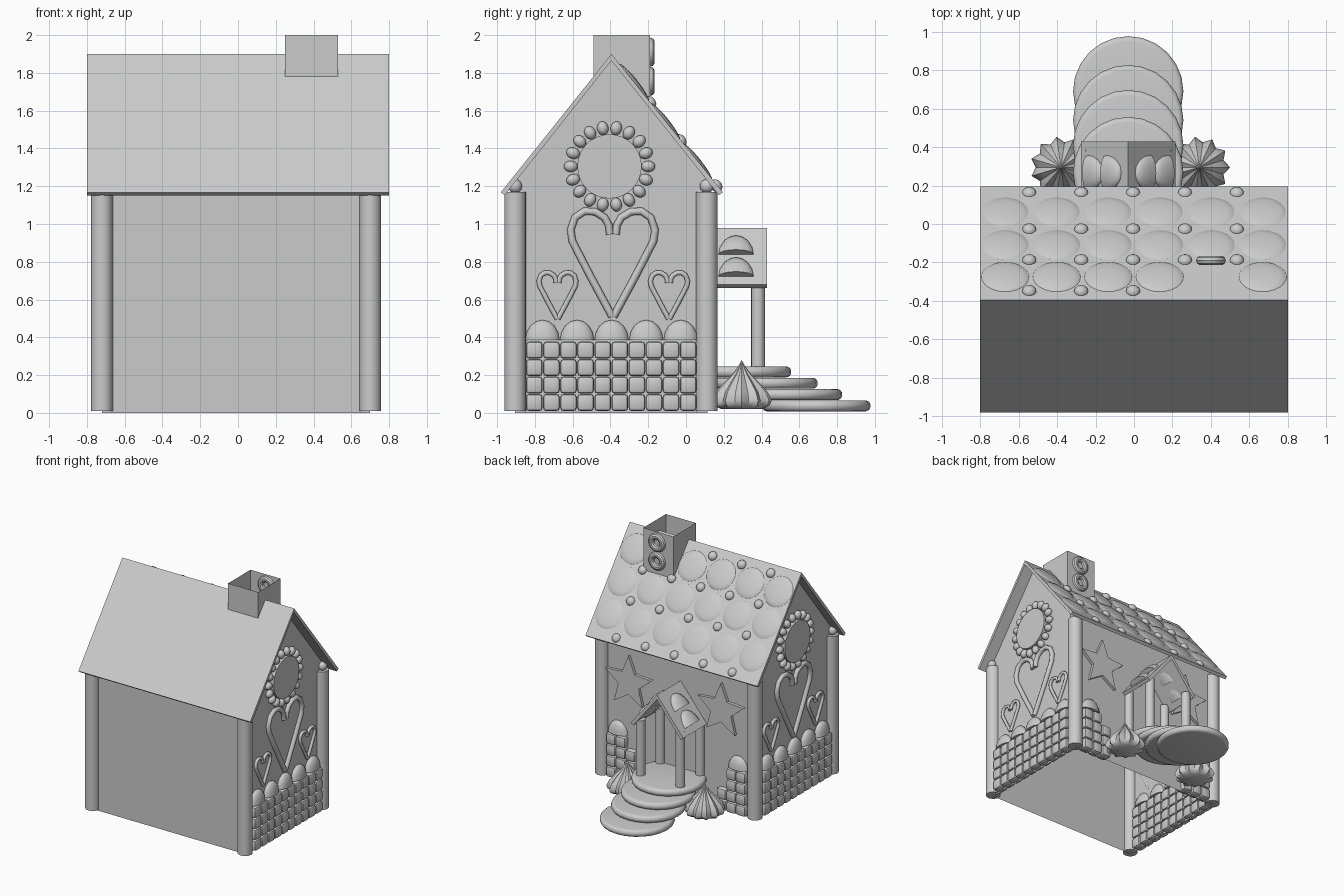
import bpy, bmesh, math
from mathutils import Matrix, Vector

if "Cube" in bpy.data.objects:
    bpy.data.objects.remove(bpy.data.objects["Cube"])

CX, CY = -0.01, -0.395                 # house centre
WX, Y0, Y1 = 0.71, -0.905, 0.115       # wall half width, front and back wall
SLOPE = math.atan2(0.735, 0.585)
PX = -0.03                             # porch centre


def roof_z(y):
    return 1.9 - abs(y - CY) * math.tan(SLOPE)


def finish(bm, name, smooth=True):
    bmesh.ops.recalc_face_normals(bm, faces=bm.faces)
    me = bpy.data.meshes.new(name)
    bm.to_mesh(me)
    bm.free()
    ob = bpy.data.objects.new(name, me)
    bpy.context.collection.objects.link(ob)
    if smooth:
        bpy.ops.object.select_all(action='DESELECT')
        ob.select_set(True)
        bpy.context.view_layer.objects.active = ob
        bpy.ops.object.shade_smooth_by_angle(angle=math.radians(40))
    return ob


def place(loc, scale=(1, 1, 1), axis='X', ang=0):
    return Matrix.Translation(loc) @ Matrix.Rotation(ang, 4, axis) @ Matrix.Diagonal((*scale, 1))


def ball(bm, loc, scale, axis='X', ang=0, half=False, seg=16):
    t = bmesh.new()
    bmesh.ops.create_uvsphere(t, u_segments=seg, v_segments=8, radius=1)
    if half:
        bmesh.ops.bisect_plane(t, geom=t.verts[:] + t.edges[:] + t.faces[:], plane_co=(0, 0, 0),
                               plane_no=(0, 0, 1), clear_inner=True, dist=1e-4)
        bmesh.ops.holes_fill(t, edges=[e for e in t.edges if e.is_boundary])
    bmesh.ops.transform(t, matrix=place(loc, scale, axis, ang), verts=t.verts)
    me = bpy.data.meshes.new("tmp")
    t.to_mesh(me)
    t.free()
    bm.from_mesh(me)
    bpy.data.meshes.remove(me)


def cylinder(bm, loc, r, depth, axis='X', ang=0, seg=20):
    bmesh.ops.create_cone(bm, cap_ends=True, segments=seg, radius1=r, radius2=r,
                          depth=depth, matrix=place(loc, axis=axis, ang=ang))


def prism(name, pts, vec):
    bm = bmesh.new()
    f = bm.faces.new([bm.verts.new(p) for p in pts])
    ext = bmesh.ops.extrude_face_region(bm, geom=[f])
    bmesh.ops.translate(bm, vec=vec, verts=[v for v in ext['geom'] if isinstance(v, bmesh.types.BMVert)])
    return finish(bm, name, False)


def bricks(name, cells):
    bm = bmesh.new()
    for loc, size in cells:
        bmesh.ops.create_cube(bm, size=1, matrix=place(loc, size))
    bmesh.ops.bevel(bm, geom=bm.edges[:], offset=0.018, segments=2, affect='EDGES', profile=0.5)
    return finish(bm, name)


# house walls: gabled shell, open at the bottom
walls = prism("house_walls", [(CX - WX, Y0, 0), (CX - WX, Y1, 0), (CX - WX, Y1, roof_z(Y1) - 0.02),
                              (CX - WX, CY, 1.88), (CX - WX, Y0, roof_z(Y0) - 0.02)], (2 * WX, 0, 0))
bm = bmesh.new()
bm.from_mesh(walls.data)
bmesh.ops.delete(bm, geom=[f for f in bm.faces if f.calc_center_median().z < 0.01], context='FACES')
bm.to_mesh(walls.data)
bm.free()

# main roof
prism("roof", [(-0.8, -0.98, 1.168), (-0.8, CY, 1.9), (-0.8, 0.195, 1.168), (-0.8, 0.175, 1.152),
               (-0.8, CY, 1.865), (-0.8, -0.96, 1.152)], (1.6, 0, 0))

# chimney: open tube with two ring sweets
bm = bmesh.new()
bmesh.ops.create_cube(bm, size=1, matrix=place((0.39, -0.34, 1.81), (0.28, 0.3, 0.38)))
bmesh.ops.delete(bm, geom=[f for f in bm.faces if abs(f.normal.z) > 0.5], context='FACES')
finish(bm, "chimney", False)
for z in (1.91, 1.755):
    bpy.ops.mesh.primitive_torus_add(location=(0.4, -0.19, z), rotation=(math.pi / 2, 0, 0), major_radius=0.052,
                                     minor_radius=0.025, major_segments=20, minor_segments=10)
    bpy.context.object.name = "chimney_ring"
    bpy.ops.object.shade_smooth_by_angle()

# roof biscuits and small round sweets on the back slope
bm = bmesh.new()
for y in (0.06, -0.11, -0.275):
    for i in range(6):
        x = -0.67 + i * 0.268
        if not (i == 4 and y < -0.2):
            ball(bm, (x, y, roof_z(y)), (0.125, 0.125, 0.02), 'X', -SLOPE, seg=24)
finish(bm, "roof_biscuits")
bm = bmesh.new()
for k, y in enumerate((0.16, -0.03, -0.19, -0.35)):
    for i in range(3 if k == 3 else 5):
        ball(bm, (-0.545 + i * 0.27, y, roof_z(y)), (0.037, 0.037, 0.03), 'X', -SLOPE)
finish(bm, "roof_sweets")

# corner columns with a ball on top
bm = bmesh.new()
for s in (-1, 1):
    for y in (Y0, Y1 - 0.005):
        cylinder(bm, (CX + s * WX, y, 0.59), 0.057, 1.16)
        ball(bm, (CX + s * (WX + 0.01), y, 1.2), (0.037,) * 3)
finish(bm, "corner_columns")

# gable decorations on both ends
HEART = [(0.004, 0), (0.12, 0.215), (0.215, 0.4), (0.223, 0.46), (0.2, 0.525), (0.15, 0.558),
         (0.095, 0.555), (0.045, 0.525), (0.022, 0.485), (0.016, 0.435)]


def heart(x, y, z, k, r):
    cu = bpy.data.curves.new("heart_canes", 'CURVE')
    cu.dimensions = '3D'
    cu.bevel_depth, cu.bevel_resolution, cu.use_fill_caps = r, 2, True
    for s in (-1, 1):
        sp = cu.splines.new('POLY')
        sp.points.add(len(HEART) - 1)
        for p, (a, b) in zip(sp.points, HEART):
            p.co = (x, y + s * a * k, z + b * k, 1)
    bpy.context.collection.objects.link(bpy.data.objects.new("heart_canes", cu))


bm_w, bm_p, bm_s = bmesh.new(), bmesh.new(), bmesh.new()
cells = []
BW, BH = 0.0905, 0.0925
for s in (-1, 1):
    gx = CX + s * (WX + 0.01)
    cylinder(bm_w, (gx, CY - 0.01, 1.305), 0.17, 0.05, 'Y', math.pi / 2, 32)
    for i in range(18):
        a = math.tau * i / 18
        ball(bm_p, (gx, CY - 0.01 + 0.205 * math.cos(a), 1.305 + 0.205 * math.sin(a)),
             (0.03, 0.037, 0.03), 'X', a, seg=12)
    heart(gx, CY + 0.008, 0.51, 1, 0.02)
    for y in (-0.68, -0.09):
        heart(gx, y, 0.497, 0.44, 0.013)
    for i in range(10):
        for j in range(4):
            cells.append(((gx, -0.803 + i * BW, 0.055 + j * BH), (0.09, BW - 0.002, BH - 0.002)))
    for i in range(5):
        ball(bm_s, (gx, -0.76 + i * 0.183, 0.385), (0.045, 0.09, 0.107), half=True)
    # back wall bricks beside the column
    for c, rows in enumerate((4, 4, 3 if s > 0 else 2)):
        for j in range(rows):
            cells.append(((CX + s * (0.605 - c * BW), Y1, 0.055 + j * BH), (BW - 0.002, 0.09, BH - 0.002)))
    ball(bm_s, (CX + s * 0.56, Y1, 0.385), (0.09, 0.045, 0.107), half=True)
finish(bm_w, "round_windows")
finish(bm_p, "window_beads")
finish(bm_s, "wall_slices")
bricks("sugar_bricks", cells)

# stars on the back wall
for sx in (-0.42, 0.44):
    pts = []
    for i in range(10):
        a, r = math.pi / 2 + i * math.pi / 5, 0.1 if i % 2 else 0.225
        pts.append((sx + r * math.cos(a), Y1 - 0.02, 0.845 + r * math.sin(a)))
    prism("star", pts, (0, 0.045, 0))

# porch roof, slices and posts
prism("porch_roof", [(PX - 0.245, 0.1, 0.68), (PX, 0.1, 0.98), (PX + 0.245, 0.1, 0.68),
                     (PX + 0.222, 0.1, 0.662), (PX, 0.1, 0.94), (PX - 0.222, 0.1, 0.662)], (0, 0.33, 0))
bm, bp = bmesh.new(), bmesh.new()
pa = math.atan2(0.3, 0.245)
for s in (-1, 1):
    for d in (0.115, 0.21):
        loc = Vector((PX + s * d, 0.265, 0.98 - d * 0.3 / 0.245))
        # slice lies on the slope with its round side uphill
        m = Matrix.Rotation(-s * (math.pi / 2 - pa), 4, 'Y')
        t = bmesh.new()
        ball(t, (0, 0, 0), (0.04, 0.093, 0.125), half=True)
        bmesh.ops.transform(t, matrix=Matrix.Translation(loc) @ m, verts=t.verts)
        me = bpy.data.meshes.new("tmp")
        t.to_mesh(me)
        t.free()
        bm.from_mesh(me)
        bpy.data.meshes.remove(me)
    for y in (0.382, 0.12):
        cylinder(bp, (PX + s * 0.185, y, 0.47), 0.037, 0.48, seg=16)
finish(bm, "porch_slices")
finish(bp, "porch_posts")

# round steps
for i, y in enumerate((0.69, 0.54, 0.41, 0.27)):
    bm = bmesh.new()
    cylinder(bm, (PX, y, 0.037 + i * 0.06), 0.287, 0.058, seg=24)
    rim = [e for e in bm.edges if len(e.link_faces) == 2 and any(len(f.verts) > 4 for f in e.link_faces)]
    bmesh.ops.bevel(bm, geom=rim, offset=0.027, segments=4, affect='EDGES', profile=0.5)
    finish(bm, "step")

# fluted meringues
PROF = [(0.11, 0.02), (0.15, 0.04), (0.16, 0.065), (0.14, 0.11), (0.095, 0.16), (0.05, 0.205), (0.02, 0.245)]
for s in (-1, 1):
    bm = bmesh.new()
    n = 22
    c = Vector((-0.02 + s * 0.36, 0.295, 0))
    rings = []
    for r, z in PROF:
        rings.append([bm.verts.new(c + Vector((r * (0.82 if i % 2 else 1) * math.cos(math.tau * i / n),
                                               r * (0.82 if i % 2 else 1) * math.sin(math.tau * i / n), z)))
                      for i in range(n)])
    tip = bm.verts.new(c + Vector((0, 0, 0.28)))
    bm.faces.new(rings[0])
    for i in range(n):
        j = (i + 1) % n
        for a, b in zip(rings, rings[1:]):
            bm.faces.new((a[i], a[j], b[j], b[i]))
        bm.faces.new((rings[-1][i], rings[-1][j], tip))
    finish(bm, "meringue")
